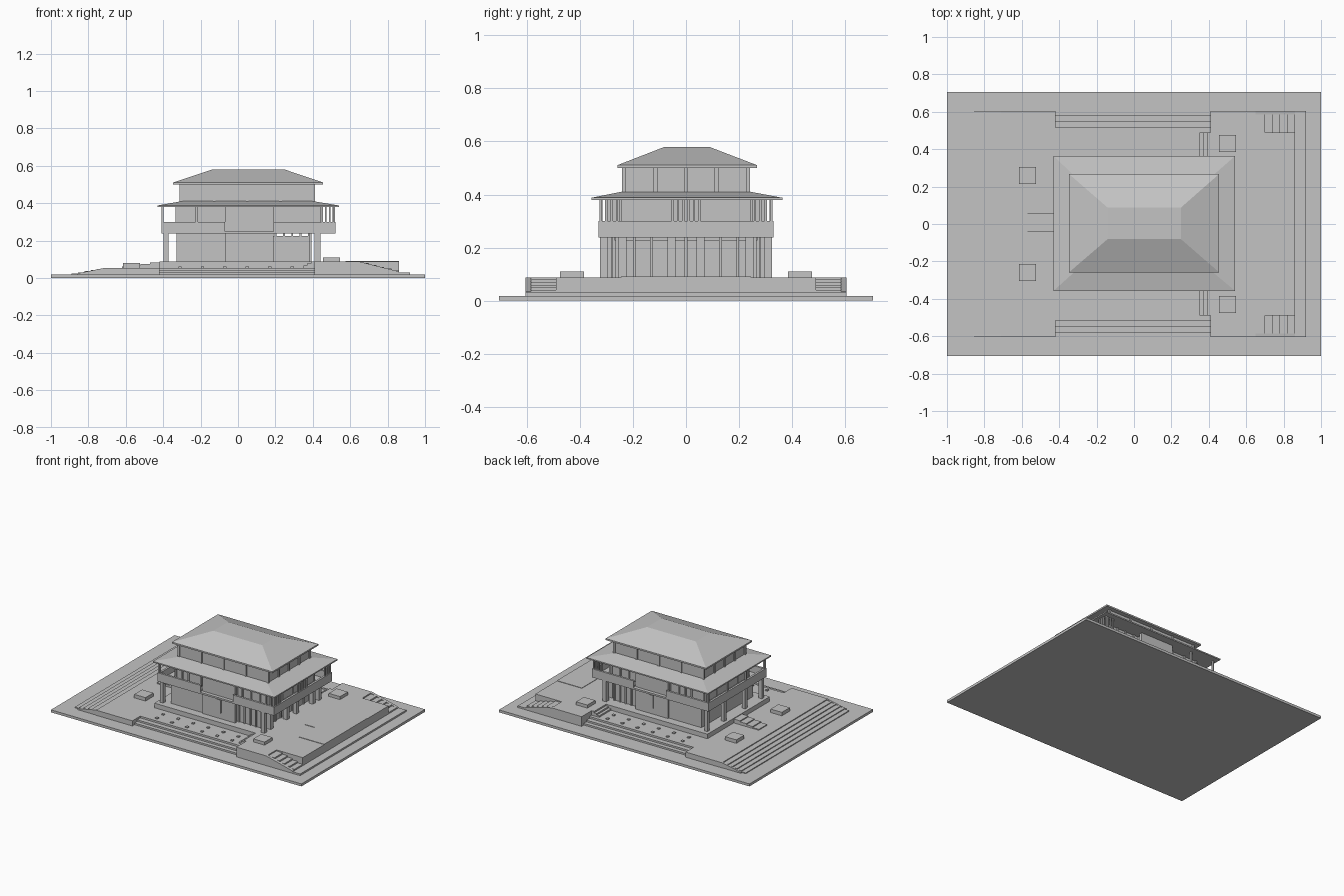
import bpy
import bmesh

default_cube = bpy.data.objects.get("Cube")
if default_cube:
    bpy.data.objects.remove(default_cube, do_unlink=True)

grey = bpy.data.materials.new("plain grey")
grey.use_nodes = True
grey.diffuse_color = (.55, .55, .55, 1)
shader = grey.node_tree.nodes["Principled BSDF"]
shader.inputs["Base Color"].default_value = grey.diffuse_color


def loft(name, rings):
    """Stacked rectangles (left, right, front, back, height), capped at both ends."""
    bm = bmesh.new()
    loops = []
    for left, right, front, back, height in rings:
        corners = (left, front), (right, front), (right, back), (left, back)
        loops.append([bm.verts.new((x, y, height)) for x, y in corners])
    bm.faces.new(loops[0])
    bm.faces.new(loops[-1])
    for low, high in zip(loops, loops[1:]):
        for i in range(len(low)):
            bm.faces.new((low[i - 1], low[i], high[i], high[i - 1]))
    bmesh.ops.recalc_face_normals(bm, faces=bm.faces)
    mesh = bpy.data.meshes.new(name)
    bm.to_mesh(mesh)
    bm.free()
    mesh.materials.append(grey)
    part = bpy.data.objects.new(name, mesh)
    bpy.context.collection.objects.link(part)
    return part


def box(name, left, right, front, back, bottom, top):
    return loft(name, [(left, right, front, back, z) for z in (bottom, top)])


def centred(name, left, right, depth, bottom, top):
    """Box reaching the same distance to the front and the back."""
    return box(name, left, right, -depth, depth, bottom, top)


def pair(name, left, right, near, far, bottom, top):
    """Front and back boxes mirrored across the middle."""
    box("front_" + name, left, right, -far, -near, bottom, top)
    box("back_" + name, left, right, near, far, bottom, top)


def post(name, x, y, bottom, top, width):
    half = width / 2
    box(name, x - half, x + half, y - half, y + half, bottom, top)


def post_pair(name, x, y, bottom, top, width):
    post("front_" + name, x, -y, bottom, top, width)
    post("back_" + name, x, y, bottom, top, width)


def spread(start, stop, count):
    """Evenly spaced positions, both ends included."""
    return [start + (stop - start) * i / (count - 1) for i in range(count)]


# Shared levels and lines
GROUND, LOW, HIGH = .018, .055, .088
BALCONY, PARAPET, SKIRT, TOP_FLOOR, EAVE = .238, .3, .385, .405, .505
TERRACE_WEST, RECESS_WEST, RECESS_EAST = -.71, -.42, .41
EDGE, STAIR_SIDE, RECESS_SIDE, PLINTH_SIDE = .605, .49, .515, .355
STAIR_TOP, TERRACE_EAST, LEDGE_EAST = .65, .86, .92
BAY_WEST, BAY_EAST = -.07, .19
ROOM_WEST, ROOM_EAST = -.33, .44
DECK_WEST, DECK_EAST, DECK_SIDE = -.41, .52, .33

# Site and terraces
centred("site_slab", -1, 1, .705, 0, GROUND)
centred("west_terrace", TERRACE_WEST, RECESS_WEST, EDGE, GROUND, LOW)
centred("middle_terrace", RECESS_WEST, RECESS_EAST, RECESS_SIDE, GROUND, LOW)
centred("east_terrace", RECESS_EAST, TERRACE_EAST, STAIR_SIDE, GROUND, HIGH)
pair("terrace_corner", RECESS_EAST, STAIR_TOP, STAIR_SIDE, EDGE, GROUND, HIGH)
centred("east_ledge", STAIR_TOP, LEDGE_EAST, EDGE, GROUND, .03)
centred("house_plinth", RECESS_WEST, RECESS_EAST, PLINTH_SIDE, LOW, HIGH)

# Broad west steps and their side walls
west_rises = spread(GROUND, LOW, 7)[1:-1]
for x, top in zip(spread(-.89, -.75, 5), west_rises):
    centred("west_step", x, TERRACE_WEST, .59, GROUND, top)
for side in (-.597, .597):
    thin = side - .006, side + .006
    wall = box("west_cheek", -.86, TERRACE_WEST, *thin, GROUND, LOW)
    for vertex in wall.data.vertices:
        if vertex.co.x < -.8 and vertex.co.z > .05:
            vertex.co.z = .025

# Long side steps, east stairs and inner stairs
for far, top in ((.58, .03), (.55, .042)):
    pair("side_step", RECESS_WEST, RECESS_EAST, RECESS_SIDE, far, GROUND, top)
for right, top in zip(spread(TERRACE_EAST, .7, 5), spread(.04, .08, 5)):
    pair("east_stair", STAIR_TOP, right, STAIR_SIDE, .585, .03, top)
for left, top in zip(spread(.35, .39, 3), spread(.066, HIGH, 3)):
    pair("inner_stair", left, RECESS_EAST, PLINTH_SIDE, STAIR_SIDE, LOW, top)

# Sloping walls beside the east stairs
for side in (-.595, .595):
    wall = box("east_cheek", STAIR_TOP, TERRACE_EAST, side - .01, side + .01, .03, HIGH)
    for vertex in wall.data.vertices:
        if vertex.co.x > .8 and vertex.co.z > .05:
            vertex.co.z = .035

# Entrance steps, paving, planters and ground lamps
for left, top in zip(spread(-.62, -.47, 4), spread(.062, .083, 4)):
    box("entrance_step", left, RECESS_WEST, -.04, .055, LOW, top)
centred("east_paving", .66, TERRACE_EAST, .245, HIGH, .091)
centred("east_paving_tab", .575, .66, .065, HIGH, .091)
post_pair("west_planter", -.57, .26, LOW, .08, .09)
post_pair("east_planter", .5, .43, HIGH, .11, .09)
for x in spread(-.31, .29, 6):
    for y in (.41, .48):
        post_pair("ground_lamp", x, y, LOW, .062, .018)

# Ground floor: solid west room, central bay and glazed east room
centred("west_room", ROOM_WEST, BAY_WEST, .295, HIGH, BALCONY)
centred("central_bay", -.05, .17, .28, HIGH, SKIRT)
pair("bay_wall", BAY_WEST, BAY_EAST, .28, .305, HIGH, SKIRT)
pair("slot_window", .045, .08, .305, .311, .13, .225)
centred("east_room", .17, .385, .27, HIGH, .226)
for x in spread(.2, .38, 5):
    post_pair("door_frame", x, .273, HIGH, BALCONY, .01)
for y in spread(-.26, .26, 9):
    post("east_door_frame", .388, y, HIGH, BALCONY, .01)

# Columns under the balcony
for y in (.055, .24, .31):
    post_pair("east_column", .425, y, HIGH, BALCONY, .03)
for y in (.12, .31):
    post_pair("west_column", -.385, y, HIGH, BALCONY, .025)

# Balcony floor and parapets
centred("balcony_floor", DECK_WEST, DECK_EAST, DECK_SIDE, BALCONY, .25)
for name, left, right in (("west_parapet", DECK_WEST, BAY_WEST),
                          ("east_parapet", BAY_EAST, DECK_EAST)):
    pair(name, left, right, DECK_SIDE - .015, DECK_SIDE, BALCONY, PARAPET)
centred("west_end_parapet", DECK_WEST, DECK_WEST + .015, DECK_SIDE, BALCONY, PARAPET)
centred("east_end_parapet", DECK_EAST - .015, DECK_EAST, DECK_SIDE, BALCONY, PARAPET)

# Upper rooms with window frames
centred("upper_rooms", ROOM_WEST, ROOM_EAST, .245, BALCONY, SKIRT)
for x in spread(-.32, -.12, 3) + spread(.21, .42, 4):
    post_pair("upper_frame", x, .248, BALCONY, SKIRT, .01)
for y in spread(-.24, .24, 5):
    post("upper_east_frame", ROOM_EAST, y, BALCONY, SKIRT, .01)
    post("upper_west_frame", ROOM_WEST, y, BALCONY, SKIRT, .01)

# Balcony posts and slat screens
for y in (.105, .32):
    post_pair("west_balcony_post", -.403, y, PARAPET, SKIRT, .012)
post_pair("long_side_post", -.22, .32, PARAPET, SKIRT, .012)
for x in spread(.45, .51, 4):
    post_pair("corner_slat", x, .322, PARAPET, SKIRT, .009)
for y in spread(.26, .3, 3):
    post_pair("end_slat", .513, y, PARAPET, SKIRT, .009)
for y in (.01, .03, .05):
    post_pair("middle_slat", .513, y, PARAPET, SKIRT, .009)

# Skirt roof around the top floor
skirt_edge = -.43, .54, -.357, .363
loft("skirt_roof", [(*skirt_edge, .379), (*skirt_edge, .388),
                    (-.3, .4, -.24, .24, .411)])

# Top floor with window frames
top_west, top_east, top_side = -.305, .405, .235
centred("top_floor", top_west, top_east, top_side, TOP_FLOOR, EAVE)
for x in spread(top_west, top_east, 5):
    post_pair("top_frame", x, top_side, TOP_FLOOR, EAVE, .014)
for y in spread(-.115, .115, 3):
    post("top_east_frame", top_east, y, TOP_FLOOR, EAVE, .014)
    post("top_west_frame", top_west, y, TOP_FLOOR, EAVE, .014)

# Main hipped roof with a flat top
roof_edge = -.347, .455, -.258, .267
loft("main_roof", [(*roof_edge, .5), (*roof_edge, .511),
                   (-.14, .25, -.08, .087, .58)])
